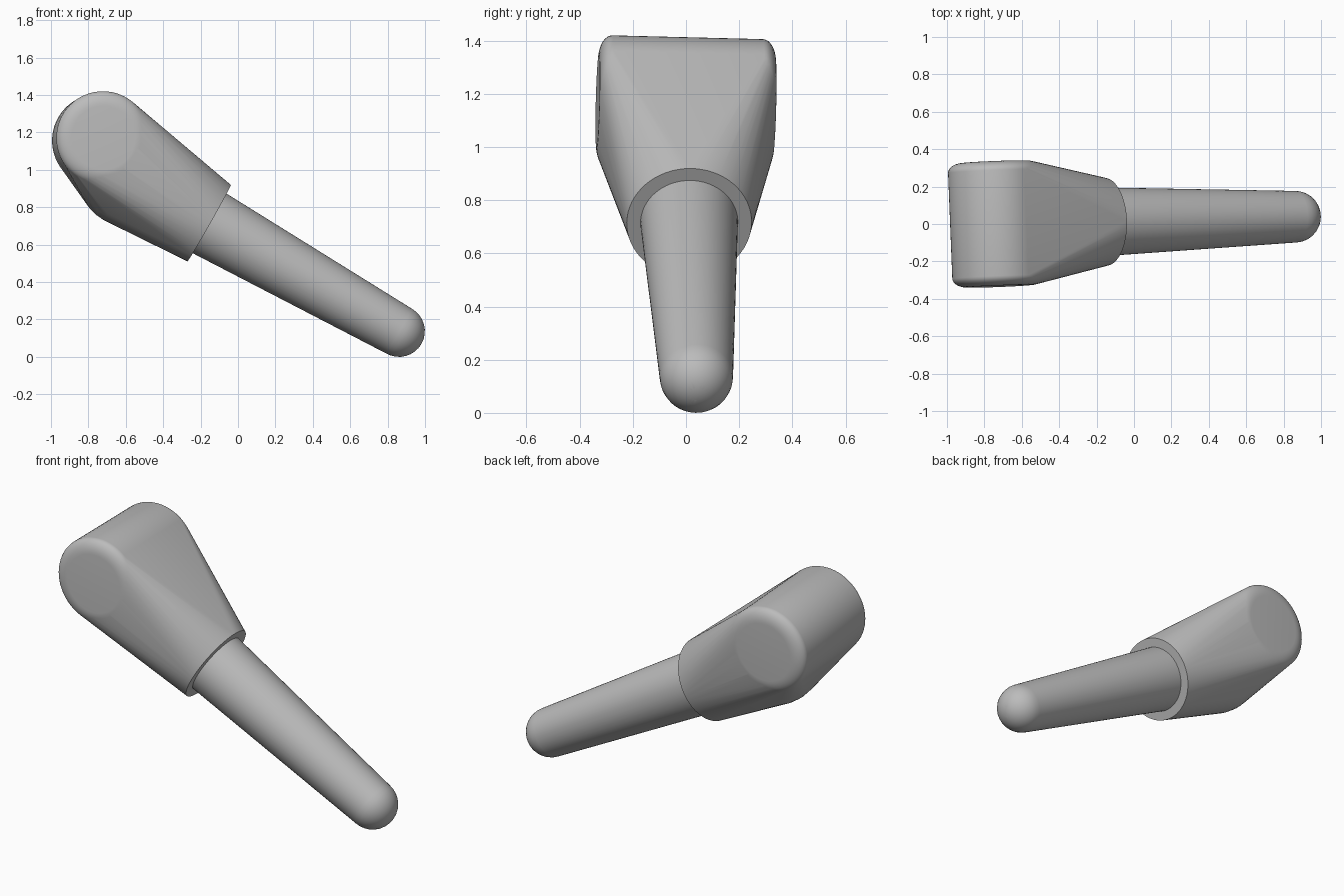
import bpy, bmesh, math
from mathutils import Vector

if "Cube" in bpy.data.objects:
    bpy.data.objects.remove(bpy.data.objects["Cube"])

grey = bpy.data.materials.new("plain grey")
grey.use_nodes = True
grey.diffuse_color = (0.5, 0.5, 0.5, 1)
grey.node_tree.nodes["Principled BSDF"].inputs["Base Color"].default_value = (0.5, 0.5, 0.5, 1)


def ring(center, axis, radius, n=64):
    """Points on a circle around an axis."""
    u = axis.cross(Vector((0, 1, 0.1))) if abs(axis.y) < 0.9 else axis.cross(Vector((0, 0, 1)))
    u.normalize()
    v = axis.cross(u).normalized()
    steps = [2 * math.pi * i / n for i in range(n)]
    return [center + radius * (u * math.cos(a) + v * math.sin(a)) for a in steps]


def ball(center, axis, radius, rows=16):
    """Points on a sphere, as rings along an axis."""
    points = [center - axis * radius, center + axis * radius]
    for i in range(1, rows):
        a = math.pi * i / rows
        points += ring(center - axis * radius * math.cos(a), axis, radius * math.sin(a), 48)
    return points


def hull(name, points):
    """Smooth shaded skin stretched tightly around the points."""
    bm = bmesh.new()
    for p in points:
        bm.verts.new(p)
    result = bmesh.ops.convex_hull(bm, input=bm.verts[:])
    inner = {g for g in result["geom_interior"] + result["geom_unused"]
             if isinstance(g, bmesh.types.BMVert)}
    bmesh.ops.delete(bm, geom=list(inner), context="VERTS")
    bmesh.ops.dissolve_limit(bm, angle_limit=math.radians(0.2),
                             verts=bm.verts[:], edges=bm.edges[:])
    bmesh.ops.recalc_face_normals(bm, faces=bm.faces[:])
    mesh = bpy.data.meshes.new(name)
    bm.to_mesh(mesh)
    bm.free()
    mesh.materials.append(grey)
    obj = bpy.data.objects.new(name, mesh)
    bpy.context.collection.objects.link(obj)
    bpy.ops.object.select_all(action="DESELECT")
    obj.select_set(True)
    bpy.context.view_layer.objects.active = obj
    bpy.ops.object.shade_smooth_by_angle(angle=math.radians(30))


# Shaft line, from the collar to the round tip
collar = Vector((-0.154, 0.012, 0.715))
tip = Vector((0.861, 0.039, 0.138))
along = (tip - collar).normalized()

# Head: cross barrel with rounded ends, rear bulge and collar in one skin
barrel = Vector((-0.733, 0, 1.163))
cross = Vector((-0.04, 1, -0.025)).normalized()
flat, bevel_r, bevel_y, half = 0.17, 0.08, 0.05, 0.333
head_points = ring(collar, along, 0.235)
head_points += ball(collar - along * 0.5, along, 0.265)
for side in (-1, 1):
    for i in range(9):
        a = math.pi / 2 * i / 8
        offset = half - bevel_y * (1 - math.cos(a))
        head_points += ring(barrel + cross * side * offset, cross, flat + bevel_r * math.sin(a))
hull("head", head_points)

# Shaft: tapered rod with a round tip, seated in the collar
hull("shaft", ring(collar - along * 0.02, along, 0.184) + ball(tip, along, 0.138))
